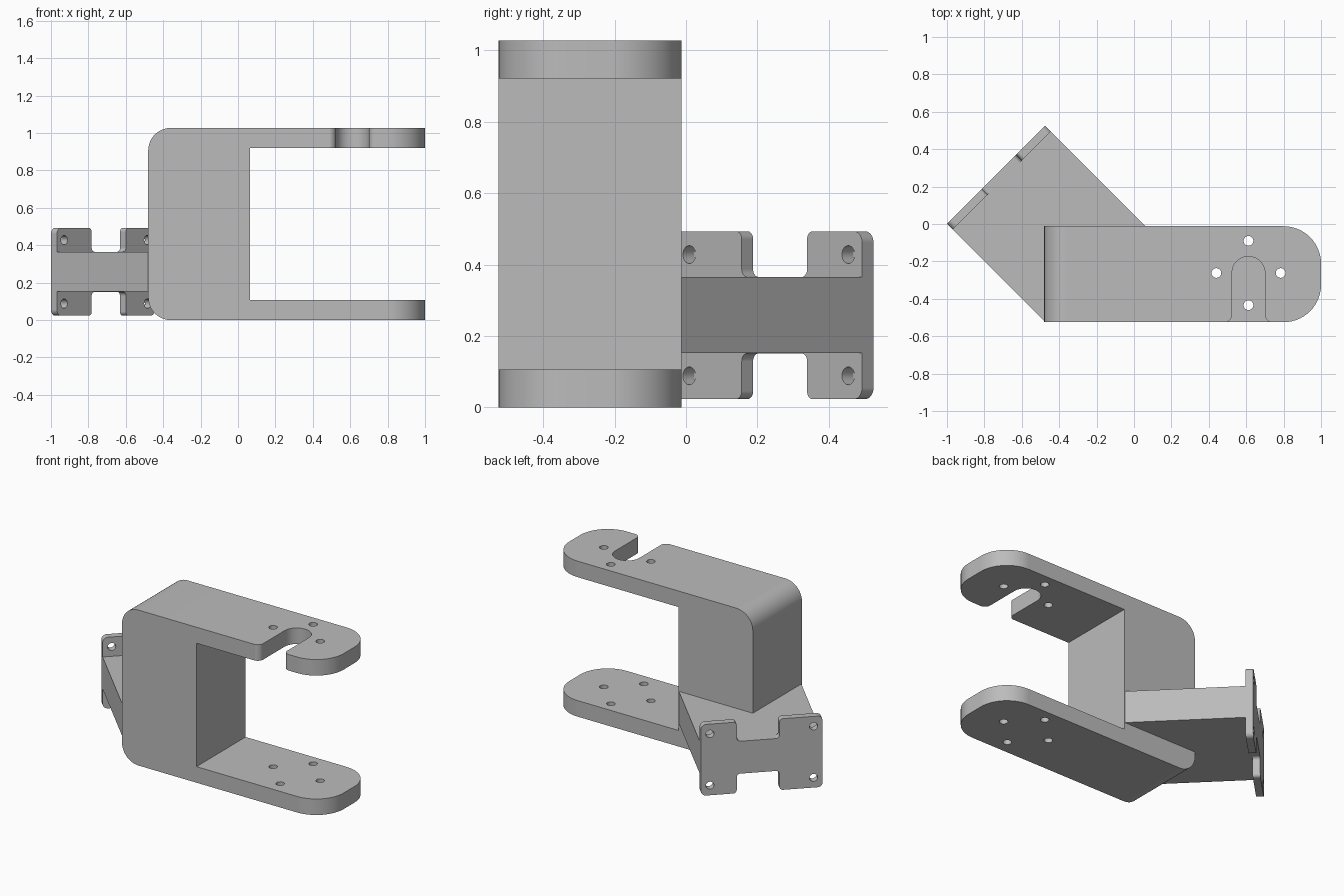
import bpy, bmesh, math
from mathutils import Matrix, Vector

if "Cube" in bpy.data.objects:
    bpy.data.objects.remove(bpy.data.objects["Cube"], do_unlink=True)

grey = bpy.data.materials.new("plain grey")
grey.use_nodes = True
grey.diffuse_color = (0.5, 0.5, 0.5, 1)
grey.node_tree.nodes["Principled BSDF"].inputs["Base Color"].default_value = (0.5, 0.5, 0.5, 1)


def rounded(corners, steps=12):
    """Outline from (x, y, radius) corners, each rounded by a tangent arc."""
    out = []
    for i, (x, y, r) in enumerate(corners):
        p = Vector((x, y))
        if r == 0:
            out.append(p)
            continue
        a = (Vector(corners[i - 1][:2]) - p).normalized()
        b = (Vector(corners[(i + 1) % len(corners)][:2]) - p).normalized()
        centre = p + (a + b) * r          # right-angled corners only
        for k in range(steps + 1):
            t = math.pi / 2 * k / steps
            out.append(centre - b * r * math.cos(t) - a * r * math.sin(t))
    return out


def prism(name, outline, depth, frame):
    """Extrude a flat outline along the frame's z axis."""
    bm = bmesh.new()
    face = bm.faces.new([bm.verts.new((p[0], p[1], 0)) for p in outline])
    top = bmesh.ops.extrude_face_region(bm, geom=[face])["geom"]
    bmesh.ops.translate(bm, vec=(0, 0, depth),
                        verts=[v for v in top if isinstance(v, bmesh.types.BMVert)])
    bmesh.ops.transform(bm, matrix=frame, verts=bm.verts)
    bmesh.ops.recalc_face_normals(bm, faces=bm.faces)
    mesh = bpy.data.meshes.new(name)
    bm.to_mesh(mesh)
    bm.free()
    mesh.materials.append(grey)
    obj = bpy.data.objects.new(name, mesh)
    bpy.context.collection.objects.link(obj)
    return obj


def circle(x, y, r, n=24):
    return [(x + r * math.cos(2 * math.pi * i / n), y + r * math.sin(2 * math.pi * i / n))
            for i in range(n)]


def activate(obj):
    bpy.ops.object.select_all(action='DESELECT')
    obj.select_set(True)
    bpy.context.view_layer.objects.active = obj


def cut(obj, cutter):
    cutter.hide_render = True
    activate(obj)
    mod = obj.modifiers.new("cut", 'BOOLEAN')
    mod.object, mod.solver = cutter, 'EXACT'
    bpy.ops.object.modifier_apply(modifier=mod.name)
    bpy.data.objects.remove(cutter, do_unlink=True)


def finish(obj):
    activate(obj)
    bpy.ops.object.shade_smooth_by_angle(angle=math.radians(30))
    obj.modifiers.new("even shading", 'WEIGHTED_NORMAL').keep_sharp = True


FRONT, BACK, TOP, WALL = -0.525, -0.012, 1.027, 0.106
LEFT, INNER = -0.48, 0.064

# C-shaped bracket: side profile extruded front to back
profile = rounded([(LEFT, 0, 0.12), (1, 0, 0), (1, WALL, 0), (INNER, WALL, 0),
                   (INNER, TOP - WALL, 0), (1, TOP - WALL, 0), (1, TOP, 0), (LEFT, TOP, 0.12)])
bracket = prism("fork_bracket", profile, BACK - FRONT,
                Matrix.Translation((0, BACK, 0)) @ Matrix.Rotation(math.pi / 2, 4, 'X'))

# Rounded tips of both fork arms
bm = bmesh.new()
bm.from_mesh(bracket.data)
tips = [e for e in bm.edges if all(v.co.x > 0.99 for v in e.verts)
        and abs(e.verts[0].co.z - e.verts[1].co.z) > 0.05]
bmesh.ops.bevel(bm, geom=tips, offset=0.2, segments=14, profile=0.5, affect='EDGES')
bm.to_mesh(bracket.data)
bm.free()

# Screw holes through both fork arms
HX, HY, REACH = 0.612, -0.262, 0.172
for dx, dy in ((-1, 0), (1, 0), (0, 1), (0, -1)):
    cut(bracket, prism("hole_cutter", circle(HX + dx * REACH, HY + dy * REACH, 0.026),
                       2, Matrix.Translation((0, 0, -0.5))))

# Open slot with flared mouth in the upper arm
W, MOUTH = 0.088, FRONT - 0.0005
slot = rounded([(HX - 0.15, -0.7, 0), (HX - 0.15, MOUTH, 0), (HX - W, MOUTH, 0.04),
                (HX - W, HY + W, W - 0.0005), (HX + W, HY + W, W - 0.0005),
                (HX + W, MOUTH, 0.04), (HX + 0.15, MOUTH, 0), (HX + 0.15, -0.7, 0)])
cut(bracket, prism("slot_cutter", slot, 0.5, Matrix.Translation((0, 0, 0.8))))
finish(bracket)

# Mounting plate, turned 45 degrees: local x along the plate, y up, z inwards
LENGTH, THICK = 0.74, 0.045
LOW, HIGH, ARM_LOW, ARM_HIGH = 0.023, 0.493, 0.152, 0.365
N0, N1, R = 0.263, 0.522, 0.022
s = math.sqrt(0.5)
frame = Matrix(((s, 0, s, -1), (s, 0, -s, 0.002), (0, 1, 0, 0), (0, 0, 0, 1)))
half = [(0, HIGH, 0.032), (N0, HIGH, R), (N0, ARM_HIGH, R),
        (N1, ARM_HIGH, R), (N1, HIGH, R), (LENGTH, HIGH, 0.032)]
mirrored = [(x, LOW + HIGH - z, r) for x, z, r in reversed(half)]
plate = prism("mounting_plate", rounded(half + mirrored, 8), THICK, frame)
for u in (0.055, LENGTH - 0.055):
    for z in (0.088, 0.428):
        cut(plate, prism("hole_cutter", circle(u, z, 0.025), 0.2,
                         frame @ Matrix.Translation((0, 0, -0.1))))
finish(plate)

# Angled arm joining the plate to the bracket
tip = Vector((-1 + LENGTH * s, 0.002 + LENGTH * s))
inward = Vector((s, -s))
root = Vector((-1, 0.002))
outline = [root + inward * THICK, root + inward * LENGTH,
           tip + inward * ((tip.y - BACK) / s), tip + inward * THICK]
prism("angled_arm", outline, ARM_HIGH - ARM_LOW, Matrix.Translation((0, 0, ARM_LOW)))
